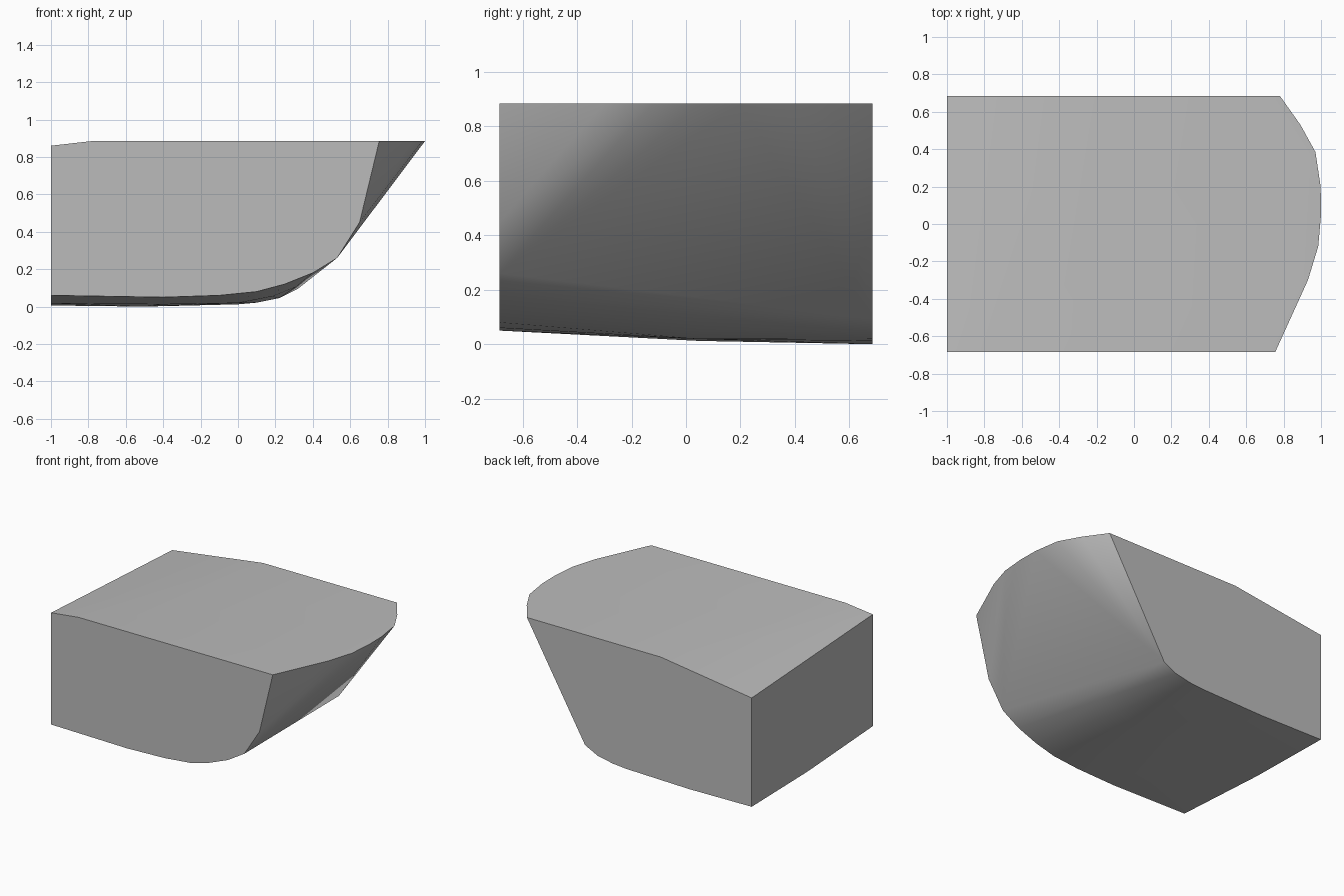
import bpy, bmesh, math

cube = bpy.data.objects.get("Cube")
if cube:
    bpy.data.objects.remove(cube, do_unlink=True)

# One plain grey
grey = bpy.data.materials.new("plain_grey")
grey.use_nodes = True
colour = (0.5, 0.5, 0.5, 1)
grey.diffuse_color = colour
grey.node_tree.nodes["Principled BSDF"].inputs["Base Color"].default_value = colour

TOP = 0.885
HALF = 0.685

# Cross-sections (x, z) from the flat end, along the keel, up to the bow
sections = {
    -HALF: [(-1, 0.86), (-1, 0.06), (-0.4, 0.05), (-0.1, 0.06), (0.1, 0.08),
            (0.25, 0.12), (0.4, 0.18), (0.53, 0.26), (0.65, 0.45),
            (0.755, TOP), (-0.78, TOP)],
    0.05: [(-1, 0.017), (-0.4, 0.012), (0, 0.019), (0.18, 0.054), (0.31, 0.105)],
    HALF: [(-1, 0.785), (-1, 0.006), (-0.5, 0.0), (0, 0.012), (0.1, 0.021),
           (0.22, 0.045), (0.32, 0.095), (0.78, TOP), (-0.28, TOP)],
}
# Curved upper rim (x, y)
rim = [(0.89, 0.53), (0.97, 0.385), (0.998, 0.2), (1.0, 0.05),
       (0.985, -0.12), (0.93, -0.3)]

# Skin the convex body over its sections and rim
bm = bmesh.new()
for y, profile in sections.items():
    for x, z in profile:
        bm.verts.new((x, y, z))
for x, y in rim:
    bm.verts.new((x, y, TOP))
result = bmesh.ops.convex_hull(bm, input=bm.verts[:])
loose = {v for v in result["geom_interior"] if isinstance(v, bmesh.types.BMVert)}
bmesh.ops.delete(bm, geom=list(loose), context='VERTS')
bmesh.ops.dissolve_limit(bm, angle_limit=math.radians(0.3),
                         verts=bm.verts[:], edges=bm.edges[:])
bmesh.ops.recalc_face_normals(bm, faces=bm.faces[:])

mesh = bpy.data.meshes.new("hull_block")
bm.to_mesh(mesh)
bm.free()
mesh.materials.append(grey)
body = bpy.data.objects.new("hull_block", mesh)
bpy.context.collection.objects.link(body)

# Soft curved side, crisp outer edges
bpy.ops.object.select_all(action='DESELECT')
body.select_set(True)
bpy.context.view_layer.objects.active = body
bpy.ops.object.shade_smooth_by_angle(angle=math.radians(35))
